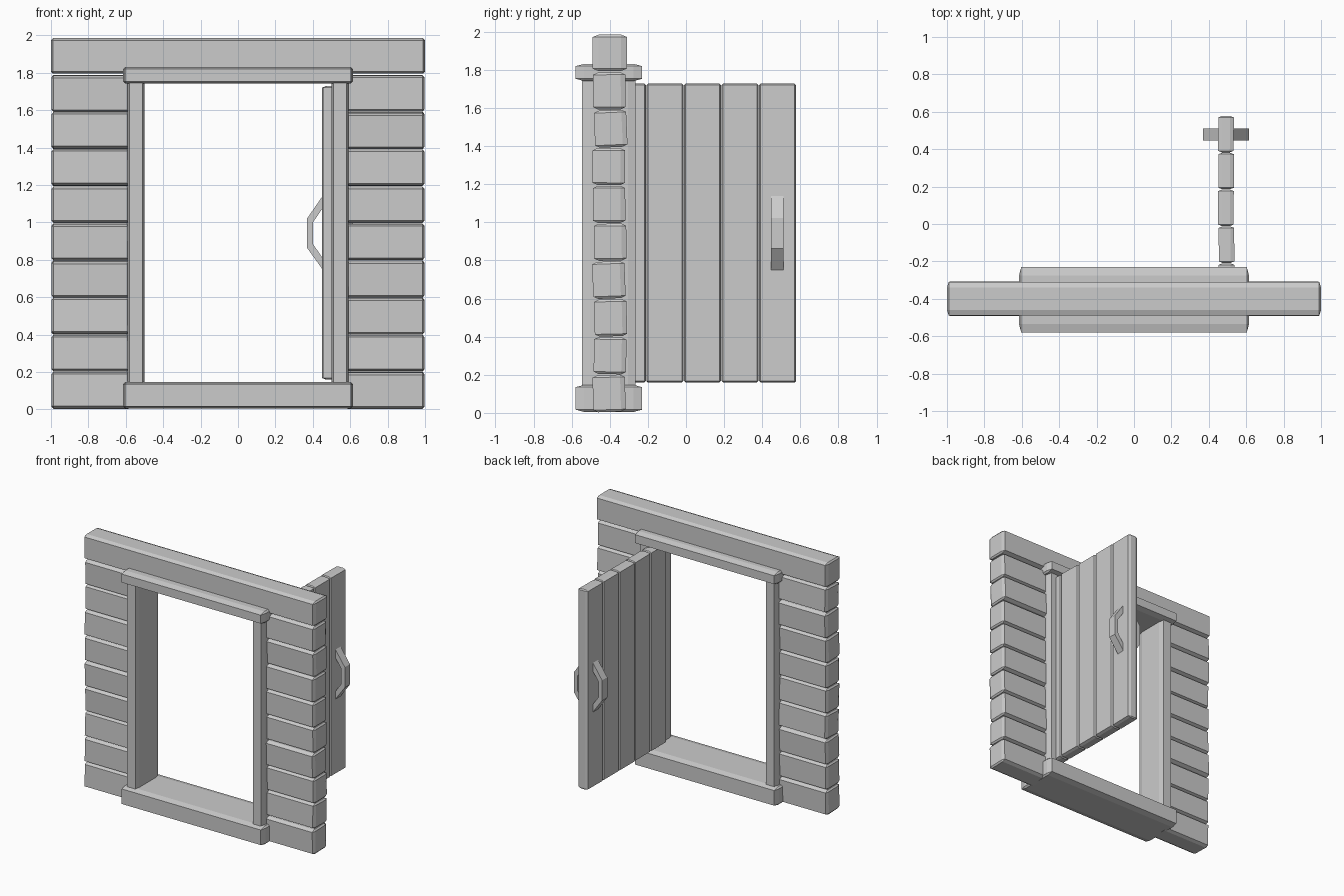
import bpy, bmesh, math, random
from mathutils import Matrix, Vector

if "Cube" in bpy.data.objects:
    bpy.data.objects.remove(bpy.data.objects["Cube"])

random.seed(4)
grey = bpy.data.materials.new("grey")
grey.diffuse_color = (0.6, 0.6, 0.6, 1)
grey.use_nodes = True
grey.node_tree.nodes["Principled BSDF"].inputs["Base Color"].default_value = grey.diffuse_color


def finish(name, bm):
    bmesh.ops.recalc_face_normals(bm, faces=bm.faces)
    mesh = bpy.data.meshes.new(name)
    bm.to_mesh(mesh)
    bm.free()
    mesh.materials.append(grey)
    obj = bpy.data.objects.new(name, mesh)
    bpy.context.collection.objects.link(obj)
    return obj


def timber(name, xs, ys, zs, cut, tilt=0.0, axis='X', shift=(0, 0, 0)):
    """Box with chamfered edges; cut is the chamfer inset along each axis."""
    centre = Vector((sum(xs) / 2, sum(ys) / 2, sum(zs) / 2))
    half = [(b - a) / 2 for a, b in (xs, ys, zs)]
    bm = bmesh.new()
    for sx in (-1, 1):
        for sy in (-1, 1):
            for sz in (-1, 1):
                for face in range(3):
                    p = [half[i] - (0 if i == face else cut[i]) for i in range(3)]
                    bm.verts.new((sx * p[0], sy * p[1], sz * p[2]))
    hull = bmesh.ops.convex_hull(bm, input=bm.verts[:])
    bmesh.ops.dissolve_limit(bm, angle_limit=0.01, verts=bm.verts[:], edges=bm.edges[:])
    bm.transform(Matrix.Translation(centre + Vector(shift)) @ Matrix.Rotation(tilt, 4, axis))
    return finish(name, bm)


# Stacked wall planks on both sides of the doorway
wall_y = (-0.485, -0.315)
for side, label in ((-1, "left"), (1, "right")):
    for row in range(9):
        z = 0.005 + row * 0.1985
        xs = sorted((side * 0.575, side * 0.997))
        timber(f"wall_plank_{label}_{row + 1}", xs, wall_y, (z, z + 0.194),
               (0.01, 0.025, 0.012), random.uniform(-0.05, 0.05), 'X',
               (0, random.uniform(-0.006, 0.006), 0))

# Full width beam over the doorway
timber("top_beam", (-1, 1), (-0.49, -0.31), (1.795, 1.985), (0.01, 0.03, 0.012))

# Door frame
timber("threshold", (-0.615, 0.615), (-0.58, -0.23), (0.005, 0.147), (0.012, 0.045, 0.012))
timber("lintel", (-0.615, 0.615), (-0.58, -0.23), (1.742, 1.832), (0.012, 0.045, 0.012))
for side, label in ((-1, "left"), (1, "right")):
    xs = sorted((side * 0.5, side * 0.59))
    timber(f"jamb_{label}", xs, (-0.545, -0.265), (0.135, 1.755), (0.01, 0.04, 0.01))

# Open door made of five upright planks
for i in range(5):
    y = -0.405 + i * 0.197
    dx = 0.0 if i == 4 else random.uniform(-0.004, 0.004)
    timber(f"door_plank_{i + 1}", (0.45, 0.533), (y, y + 0.195), (0.16, 1.728),
           (0.02, 0.008, 0.008), random.uniform(-0.02, 0.02), 'Z', (dx, 0, 0))

# Bent handles on both faces of the door: (distance from door middle, height)
outline = [(0.030, 1.155), (0.122, 1.022), (0.122, 0.863), (0.030, 0.735),
           (0.030, 0.795), (0.090, 0.883), (0.090, 1.002), (0.030, 1.09)]
for side, label in ((-1, "inner"), (1, "outer")):
    bm = bmesh.new()
    rings = [[bm.verts.new((0.492 + side * d, y, z)) for d, z in outline]
             for y in (0.447, 0.511)]
    n = len(outline)
    for k in range(n):
        bm.faces.new((rings[0][k], rings[0][(k + 1) % n],
                      rings[1][(k + 1) % n], rings[1][k]))
    # Three straight segments on each flat side
    for ring in rings:
        for k in range(3):
            bm.faces.new((ring[k], ring[k + 1], ring[6 - k], ring[7 - k]))
    finish(f"handle_{label}", bm)
